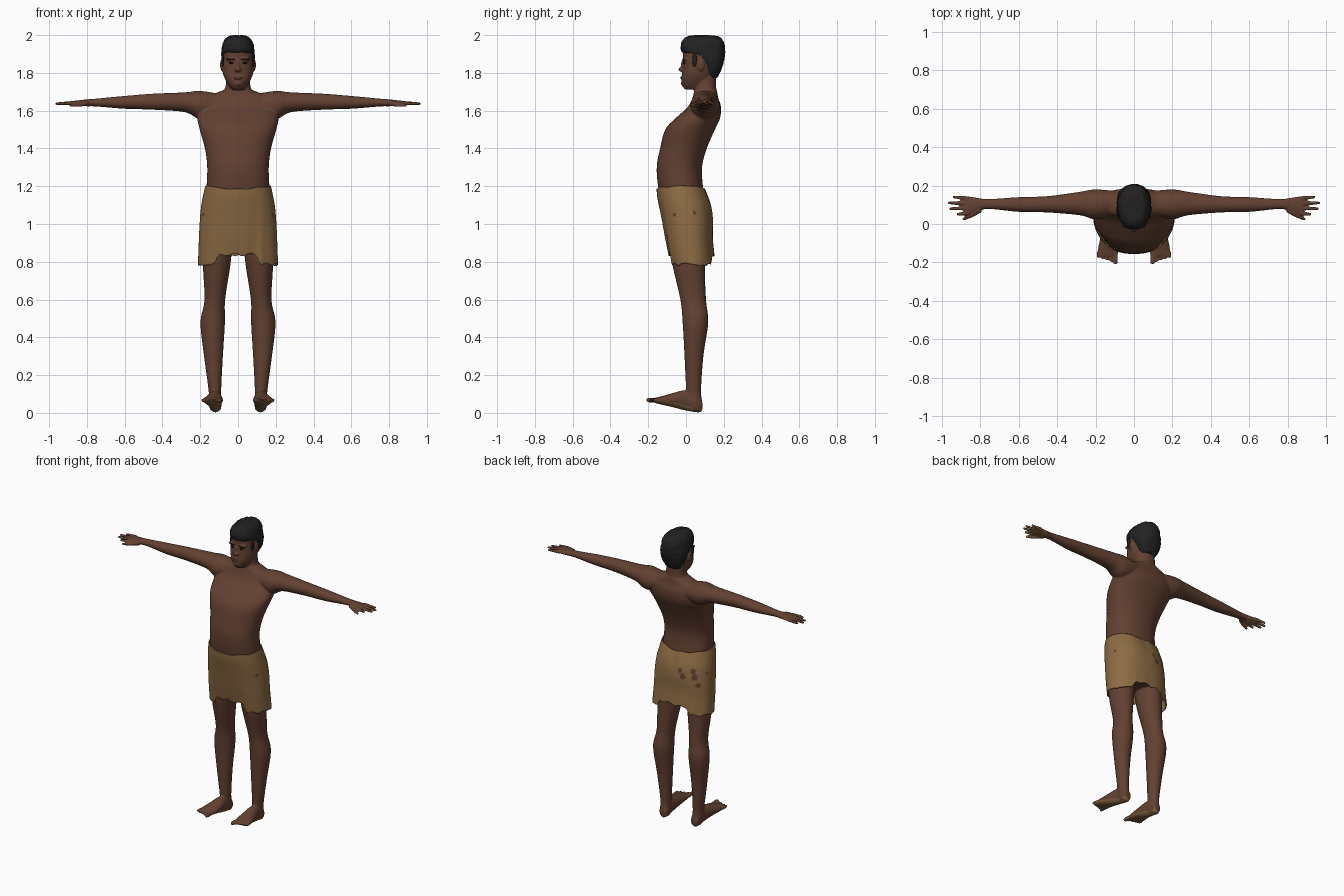
import bpy, bmesh, random
from math import cos, sin, pi
from mathutils import Vector, Matrix

random.seed(4)
if "Cube" in bpy.data.objects:
    bpy.data.objects.remove(bpy.data.objects["Cube"])


def material(name, color):
    m = bpy.data.materials.new(name)
    m.use_nodes = True
    m.diffuse_color = (*color, 1)
    shader = m.node_tree.nodes["Principled BSDF"]
    shader.inputs["Base Color"].default_value = (*color, 1)
    shader.inputs["Roughness"].default_value = 0.8
    return m


SKIN = material("brown skin", (.125, .053, .032))
PALM = material("pale palm and sole", (.23, .125, .055))
CLOTH = material("tan cloth", (.27, .15, .058))
HAIR = material("black hair", (.016, .016, .017))
EYE = material("dark eye", (.012, .009, .008))
LIP = material("dark lip", (.085, .033, .024))


def smooth_rings(rings, steps):
    """Catmull-Rom interpolation through a list of rings."""
    out = []
    for i in range(len(rings) - 1):
        p = [rings[max(i - 1, 0)], rings[i], rings[i + 1], rings[min(i + 2, len(rings) - 1)]]
        for k in range(steps):
            t = k / steps
            out.append([b + t / 2 * (c - a + t * (2 * a - 5 * b + 4 * c - d + t * (3 * (b - c) + d - a)))
                        for a, b, c, d in zip(*p)])
    out.append(rings[-1])
    return out


def loft(bm, rings, axis="z", n=32, side=1, power=1, steps=4, caps=True):
    """Rings are (position, low a, high a, low b, high b) along an axis."""
    loops = []
    for t, a0, a1, b0, b1 in smooth_rings(rings, steps):
        loop = []
        for k in range(n):
            c, s = cos(2 * pi * k / n), sin(2 * pi * k / n)
            c = abs(c) ** power * (1 if c > 0 else -1)
            s = abs(s) ** power * (1 if s > 0 else -1)
            a = (a0 + a1) / 2 + c * (a1 - a0) / 2
            b = (b0 + b1) / 2 + s * (b1 - b0) / 2
            x, y, z = {"x": (t, a, b), "y": (a, t, b), "z": (a, b, t)}[axis]
            loop.append(bm.verts.new((x * side, y, z)))
        loops.append(loop)
    for lo, hi in zip(loops, loops[1:]):
        for k in range(n):
            j = (k + 1) % n
            bm.faces.new((lo[k], lo[j], hi[j], hi[k]))
    if caps:
        bm.faces.new(loops[0][::-1])
        bm.faces.new(loops[-1])


def round_torso(rings):
    """Turn (z, half width, front, back) into full rings."""
    return [(z, -w, w, f, b) for z, w, f, b in rings]


def ball(bm, centre, size, side=1):
    x, y, z = centre
    bmesh.ops.create_uvsphere(bm, u_segments=20, v_segments=12, radius=1,
                              matrix=Matrix.Translation((x * side, y, z)) @ Matrix.Diagonal((*size, 1)))


def digit(bm, start, end, r0, r1, side):
    """Tapered finger or toe with a round tip."""
    p, q = (Vector((v[0] * side, v[1], v[2])) for v in (start, end))
    d = q - p
    turn = d.to_track_quat("Z", "Y").to_matrix().to_4x4()
    bmesh.ops.create_cone(bm, cap_ends=True, segments=12, radius1=r0, radius2=r1,
                          depth=d.length, matrix=Matrix.Translation((p + q) / 2) @ turn)
    ball(bm, q, (r1, r1, r1))


def finish(bm, name, materials):
    bmesh.ops.recalc_face_normals(bm, faces=bm.faces)
    mesh = bpy.data.meshes.new(name)
    bm.to_mesh(mesh)
    bm.free()
    for m in materials:
        mesh.materials.append(m)
    obj = bpy.data.objects.new(name, mesh)
    bpy.context.collection.objects.link(obj)
    for o in bpy.context.selected_objects:
        o.select_set(False)
    obj.select_set(True)
    bpy.context.view_layer.objects.active = obj
    bpy.ops.object.shade_smooth()
    return obj


# Torso, neck and head
body = bmesh.new()
loft(body, round_torso([
    (.88, .12, -.06, .1), (1, .17, -.11, .12), (1.18, .167, -.145, .092),
    (1.3, .163, -.155, .085), (1.4, .175, -.137, .11), (1.5, .203, -.11, .153),
    (1.56, .215, -.055, .18), (1.62, .21, .01, .185), (1.67, .18, .035, .17),
    (1.7, .1, .042, .165), (1.72, .068, .045, .16), (1.8, .062, .045, .16)]), n=48, power=.9)
loft(body, round_torso([
    (1.712, .03, -.005, .08), (1.735, .05, -.02, .12), (1.77, .07, -.024, .14), (1.8, .08, -.02, .155),
    (1.84, .083, -.018, .17), (1.88, .083, -.015, .18), (1.92, .078, -.016, .18),
    (1.96, .06, .005, .16)]), n=40, power=.9)

# Nose, brow and lips
ball(body, (0, -.022, 1.818), (.017, .02, .012))
ball(body, (0, -.014, 1.84), (.01, .014, .032))
ball(body, (0, -.004, 1.772), (.026, .026, .013))
ball(body, (0, -.01, 1.745), (.026, .018, .016))

for s in (1, -1):
    ball(body, (.034, -.005, 1.872), (.032, .014, .01), s)
    ball(body, (.085, .078, 1.842), (.01, .02, .033), s)
    # Arm
    loft(body, [
        (.08, .05, .17, 1.58, 1.685), (.2, .025, .18, 1.555, 1.705), (.28, .045, .168, 1.592, 1.697),
        (.45, .06, .145, 1.605, 1.69), (.6, .063, .14, 1.61, 1.678), (.75, .078, .13, 1.622, 1.664),
        (.8, .07, .134, 1.623, 1.66), (.85, .05, .143, 1.626, 1.654), (.88, .05, .143, 1.629, 1.652)],
        "x", side=s)
    # Fingers and thumb
    for i, reach in enumerate((.926, .963, .97, .945)):
        y = .056 + .026 * i
        digit(body, (.865, y, 1.641), (reach - .008, y - .006 + .004 * i, 1.637), .0115, .008, s)
    digit(body, (.8, .075, 1.64), (.85, .043, 1.632), .016, .012, s)
    digit(body, (.85, .043, 1.632), (.887, .026, 1.628), .012, .008, s)
    # Leg
    loft(body, [
        (.015, .09, .148, .025, .08), (.06, .087, .155, 0, .085), (.12, .089, .156, 0, .08),
        (.3, .08, .18, -.008, .092), (.48, .069, .199, -.018, .118), (.6, .068, .177, -.03, .106),
        (.8, .038, .186, -.075, .1), (1, .02, .175, -.1, .115)], side=s)
    # Foot
    loft(body, [
        (.087, .1, .138, .018, .055), (.07, .09, .148, .002, .09), (0, .085, .157, .012, .12),
        (-.07, .08, .175, .03, .105), (-.13, .08, .188, .044, .088), (-.165, .086, .186, .052, .08)],
        "y", side=s)
    # Toes
    for i in range(5):
        x = .094 + .022 * i
        digit(body, (x, -.145, .066), (x + .003, -.197 + .007 * i, .068),
              .011, .013 if i == 0 else .0085, s)

body = finish(body, "body", (SKIN, PALM))
remesh = body.modifiers.new("merge", "REMESH")
remesh.mode = "VOXEL"
remesh.voxel_size = .0052
remesh.use_smooth_shade = True
soften = body.modifiers.new("soften", "SMOOTH")
soften.factor = .5
soften.iterations = 5
for name in ("merge", "soften"):
    bpy.ops.object.modifier_apply(modifier=name)
# Pale palms and soles on the faces that look down
for f in body.data.polygons:
    f.use_smooth = True
    hand = abs(f.center.x) > .81 and f.normal.z < -.3
    sole = f.center.z < .075 and f.normal.z < -.35
    f.material_index = int(hand or sole)

# Hair cap with a rough surface
hair = bmesh.new()
loft(hair, round_torso([
    (1.775, .05, .1, .165), (1.82, .075, .085, .187), (1.86, .086, .055, .2), (1.895, .088, .02, .205),
    (1.912, .087, -.022, .207), (1.95, .082, -.026, .204), (1.98, .066, -.012, .19),
    (1.994, .045, .015, .165), (1.998, .02, .05, .13)]), n=48, power=.88)
for v in hair.verts:
    v.co += Vector([random.uniform(-.0025, .0025) for _ in range(3)])
finish(hair, "hair", (HAIR,))

# Eyes, eyebrows and sideburns
for s, tag in ((1, "left"), (-1, "right")):
    eye = bmesh.new()
    ball(eye, (.034, -.009, 1.852), (.015, .007, .005), s)
    finish(eye, tag + "_eye", (EYE,))
    brow = bmesh.new()
    ball(brow, (.036, -.0135, 1.872), (.024, .006, .0045), s)
    finish(brow, tag + "_eyebrow", (HAIR,))
    burn = bmesh.new()
    ball(burn, (.08, .045, 1.868), (.007, .014, .035), s)
    finish(burn, tag + "_sideburn", (HAIR,))
lips = bmesh.new()
ball(lips, (0, -.024, 1.772), (.022, .006, .007))
finish(lips, "lips", (LIP,))

# Wrapped cloth with a ragged hem, raised between the legs
cloth = bmesh.new()
loft(cloth, round_torso([
    (.79, .212, -.092, .15), (.9, .208, -.112, .142), (1, .203, -.128, .143),
    (1.08, .196, -.142, .135), (1.14, .185, -.152, .118), (1.19, .174, -.156, .1)]),
    n=140, power=.88, steps=10, caps=False)
for v in cloth.verts:
    x, y, z = v.co
    t = (1.19 - z) / .4
    raised = min(max((.125 - abs(x)) / .025, 0), 1)
    hem = .787 + .05 * raised + .006 * sin(70 * x + 40 * y) + random.uniform(-.003, .003)
    rim = 1.183 + .1 * abs(x) + .003 * sin(50 * x + 30 * y)
    v.co.z = rim - t * (rim - hem)
cloth = finish(cloth, "waist_cloth", (CLOTH, SKIN))
# Worn patches as (x, y, z, radius)
patches = [(-.05, .14, 1.075, .014), (-.07, .14, 1.04, .017), (-.13, .12, 1.08, .015),
           (-.14, .12, 1.04, .018), (-.16, .1, .99, .014), (.2, .045, 1.06, .009), (-.19, -.06, 1.05, .009)]
for f in cloth.data.polygons:
    for x, y, z, r in patches:
        d = f.center - Vector((x, y, z))
        if abs(d.y) < .04 and (d.z / 1.2) ** 2 + (d.x if abs(x) < .18 else d.y) ** 2 < r * r:
            f.material_index = 1
thick = cloth.modifiers.new("thickness", "SOLIDIFY")
thick.thickness = .006
thick.offset = -1
